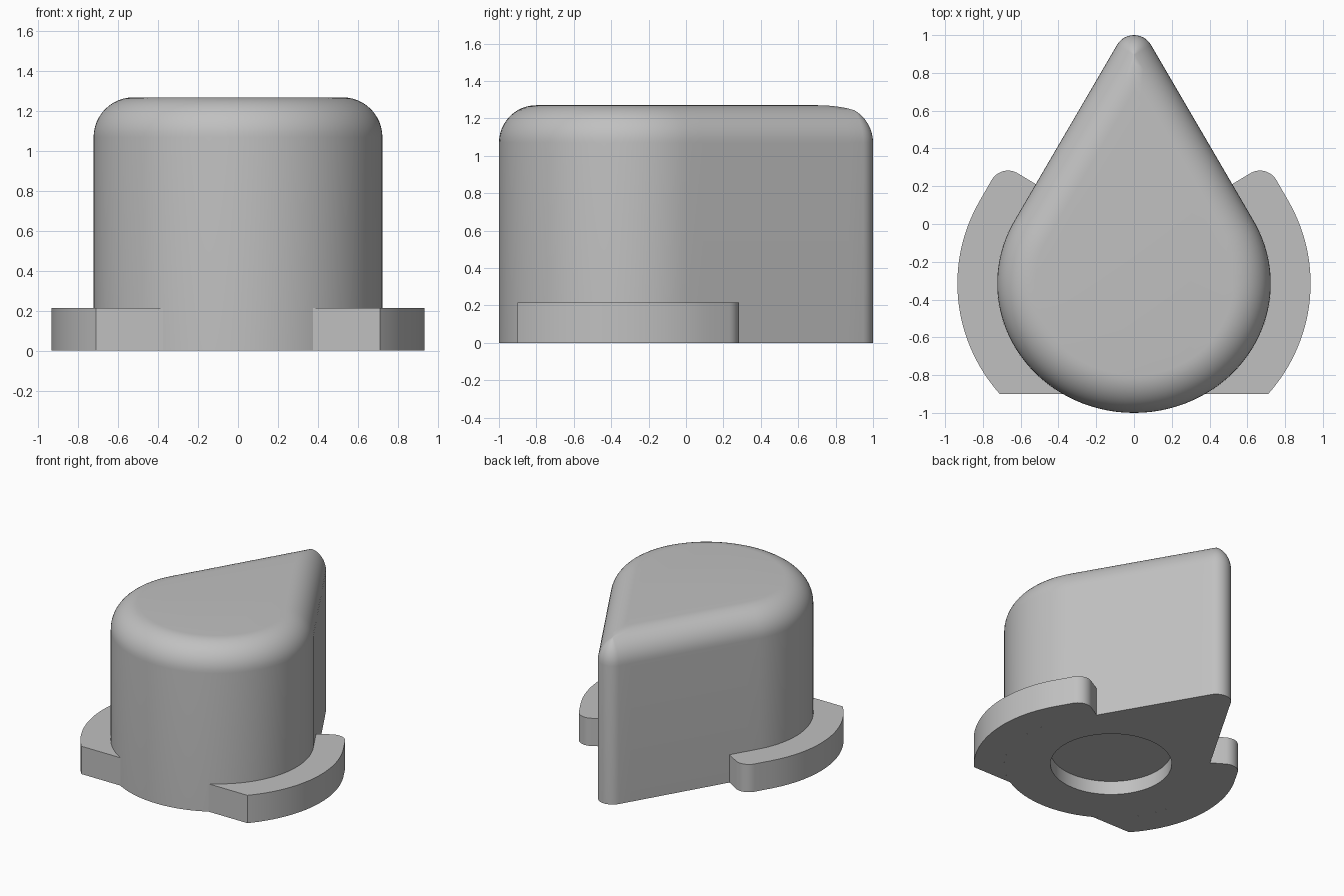
import bpy, bmesh
from math import sin, cos, pi, radians, atan2, hypot, asin
from mathutils import Vector

cube = bpy.data.objects.get("Cube")
if cube:
    bpy.data.objects.remove(cube)

grey = bpy.data.materials.new("plain_grey")
grey.use_nodes = True
grey.diffuse_color = (0.53, 0.53, 0.53, 1)
grey.node_tree.nodes["Principled BSDF"].inputs["Base Color"].default_value = grey.diffuse_color

# Main dimensions
CY, A, B = -0.315, 0.724, 0.685          # rounded front of the body
TIP_R, TIP_Y = 0.104, 0.896              # rounded rear point
HEIGHT, FILLET = 1.27, 0.2
HOLE_Y, HOLE_R, HOLE_DEPTH = -0.25, 0.425, 0.105
FLANGE_Z, FLANGE_FRONT = 0.215, -0.9
TANGENT = radians(28.6)                  # where the curve meets the straight side


def ellipse(t, a=A, b=B):
    return Vector((a * cos(t), CY + b * sin(t)))


def finish(bm, name):
    bmesh.ops.remove_doubles(bm, verts=bm.verts, dist=1e-5)
    bmesh.ops.recalc_face_normals(bm, faces=bm.faces)
    mesh = bpy.data.meshes.new(name)
    bm.to_mesh(mesh)
    bm.free()
    mesh.materials.append(grey)
    obj = bpy.data.objects.new(name, mesh)
    bpy.context.collection.objects.link(obj)
    bpy.ops.object.select_all(action='DESELECT')
    obj.select_set(True)
    bpy.context.view_layer.objects.active = obj
    bpy.ops.object.shade_smooth_by_angle(angle=radians(30))


def teardrop(inset):
    """Closed teardrop outline, moved inwards by a distance."""
    curve = []
    for i in range(65):
        t = -pi - TANGENT + (pi + 2 * TANGENT) * i / 64
        n = Vector((cos(t) / A, sin(t) / B)).normalized()
        curve.append(ellipse(t) - n * inset)
    tip = []
    for i in range(13):
        t = radians(30 + 10 * i)
        if inset < TIP_R:
            tip.append(Vector((0, TIP_Y)) + Vector((cos(t), sin(t))) * (TIP_R - inset))
        else:
            tip.append(Vector((0, TIP_Y - 2 * (inset - TIP_R))))
    steps = [i / 12 for i in range(1, 12)]
    right = [curve[-1].lerp(tip[0], s) for s in steps]
    left = [tip[-1].lerp(curve[0], s) for s in steps]
    return curve + right + tip + left


# Body: rings from the recess ceiling, over the underside, up to the top
outline = teardrop(0)
hole = []
for p in outline:
    t = atan2(p.y - HOLE_Y, p.x)
    hole.append(Vector((HOLE_R * cos(t), HOLE_Y + HOLE_R * sin(t))))
rings = [(hole, HOLE_DEPTH), (hole, 0), (outline, 0)]
for i in range(13):
    t = pi / 2 * i / 12
    rings.append((teardrop(FILLET * (1 - cos(t))), HEIGHT - FILLET * (1 - sin(t))))

bm = bmesh.new()
loops = [[bm.verts.new((p.x, p.y, z)) for p in pts] for pts, z in rings]
for low, high in zip(loops, loops[1:]):
    for i in range(len(low)):
        j = (i + 1) % len(low)
        bm.faces.new((low[i], low[j], high[j], high[i]))
bm.faces.new(loops[0])
bm.faces.new(loops[-1])
finish(bm, "teardrop_body")

# Side flanges: crescents hugging the body, mirrored
FA, FB = 0.935, 0.9


def arc(a, b, start, end, n):
    return [ellipse(start + (end - start) * i / n, a, b) for i in range(n + 1)]


outer_start = asin((FLANGE_FRONT - CY) / FB)
inner_start = asin((FLANGE_FRONT - CY) / B)
lobe = [Vector((0.667 + 0.1 * cos(radians(d)), 0.183 + 0.1 * sin(radians(d))))
        for d in range(30, 121, 10)]
side_point = ellipse(TANGENT).lerp(Vector((TIP_R * cos(pi / 6), TIP_Y + TIP_R / 2)), 0.212)
profile = (arc(FA, FB, outer_start, radians(29), 40) + lobe + [side_point]
           + arc(A, B, TANGENT, inner_start, 40))

for side, name in ((1, "left_flange"), (-1, "right_flange")):
    bm = bmesh.new()
    base = bm.faces.new([bm.verts.new((side * p.x, p.y, 0)) for p in profile])
    top = bmesh.ops.extrude_face_region(bm, geom=[base], use_keep_orig=True)
    moved = [g for g in top["geom"] if isinstance(g, bmesh.types.BMVert)]
    bmesh.ops.translate(bm, vec=(0, 0, FLANGE_Z), verts=moved)
    finish(bm, name)
